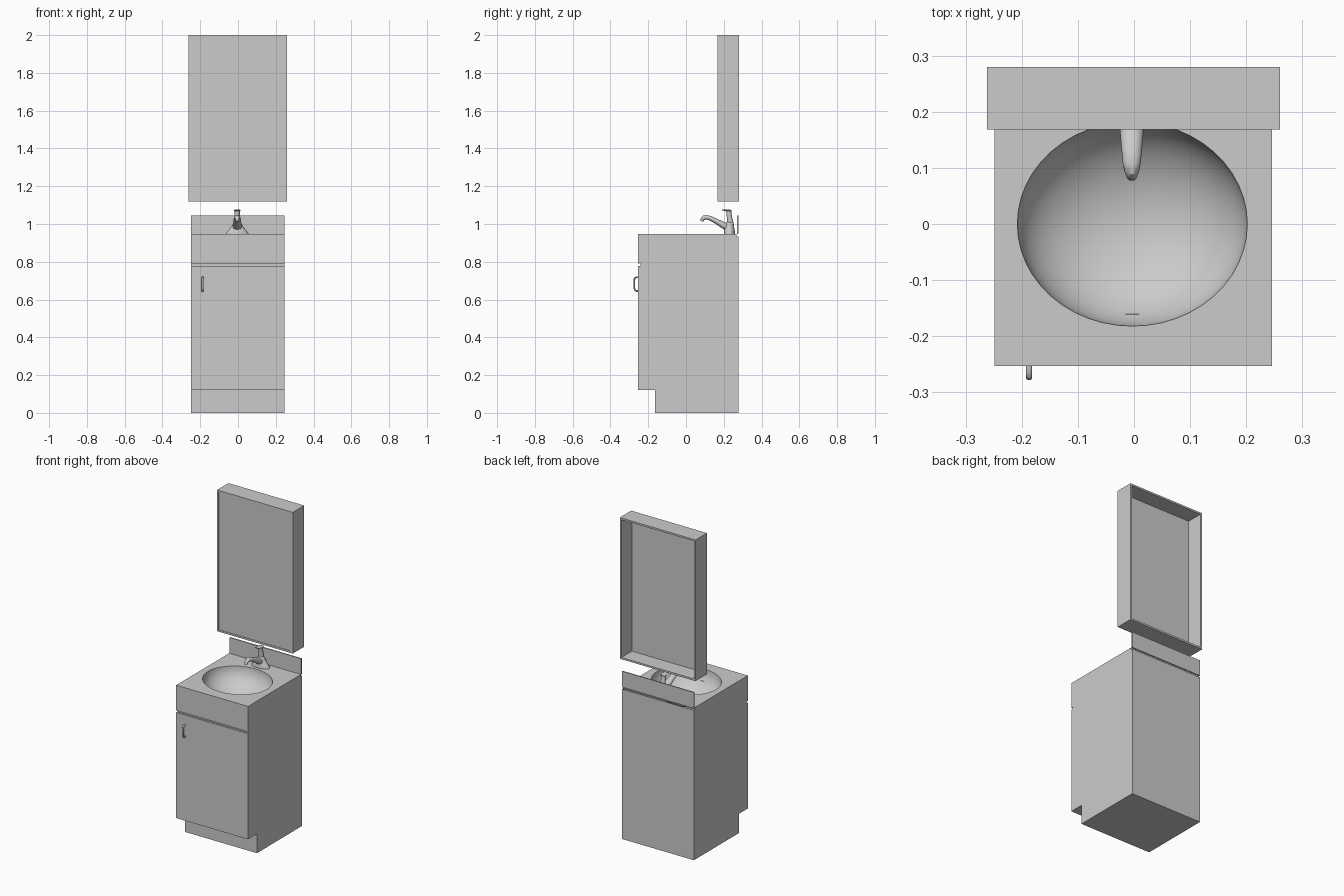
import bpy, bmesh, math
from mathutils import Vector

if "Cube" in bpy.data.objects:
    bpy.data.objects.remove(bpy.data.objects["Cube"])

grey = bpy.data.materials.new("plain_grey")
grey.diffuse_color = (0.6, 0.6, 0.6, 1)
grey.use_nodes = True
grey.node_tree.nodes["Principled BSDF"].inputs["Base Color"].default_value = grey.diffuse_color


def finish(name, bm, smooth=None):
    bmesh.ops.recalc_face_normals(bm, faces=bm.faces)
    me = bpy.data.meshes.new(name)
    bm.to_mesh(me)
    bm.free()
    me.materials.append(grey)
    ob = bpy.data.objects.new(name, me)
    bpy.context.collection.objects.link(ob)
    if smooth:
        bpy.ops.object.select_all(action='DESELECT')
        ob.select_set(True)
        bpy.context.view_layer.objects.active = ob
        bpy.ops.object.shade_smooth_by_angle(angle=math.radians(smooth))
    return ob


def box(name, x0, x1, y0, y1, z0, z1):
    bm = bmesh.new()
    bmesh.ops.create_cube(bm, size=1)
    for v in bm.verts:
        v.co = ((x0 + x1) / 2 + v.co.x * (x1 - x0),
                (y0 + y1) / 2 + v.co.y * (y1 - y0),
                (z0 + z1) / 2 + v.co.z * (z1 - z0))
    return finish(name, bm)


def loft(name, rings, caps=(True, True), smooth=40):
    """Skin a list of closed point rings."""
    bm = bmesh.new()
    vs = [[bm.verts.new(p) for p in r] for r in rings]
    n = len(vs[0])
    for a, b in zip(vs, vs[1:]):
        for i in range(n):
            j = (i + 1) % n
            bm.faces.new((a[i], a[j], b[j], b[i]))
    if caps[0]:
        bm.faces.new(vs[0])
    if caps[1]:
        bm.faces.new(vs[-1])
    return finish(name, bm, smooth)


def tube(name, path, n=16):
    """Elliptical tube in the yz plane; path items: x, y, z, half width, half thickness."""
    pts = [Vector(p[:3]) for p in path]
    rings = []
    for k, p in enumerate(path):
        t = (pts[min(k + 1, len(pts) - 1)] - pts[max(k - 1, 0)]).normalized()
        up = t.cross(Vector((1, 0, 0)))
        rings.append([pts[k] + Vector((1, 0, 0)) * p[3] * math.cos(2 * math.pi * i / n)
                      + up * p[4] * math.sin(2 * math.pi * i / n) for i in range(n)])
    return loft(name, rings)


L, R, FRONT, BACK = -0.249, 0.246, -0.253, 0.278

# Cabinet body: side profile with toe kick and groove, open at the top for the bowl
bm = bmesh.new()
profile = [(BACK, 0.935), (BACK, 0), (-0.165, 0), (-0.165, 0.12), (FRONT, 0.12),
           (FRONT, 0.778), (FRONT + 0.011, 0.778), (FRONT + 0.011, 0.79),
           (FRONT, 0.79), (FRONT, 0.935)]
sides = [[bm.verts.new((x, y, z)) for y, z in profile] for x in (L, R)]
for s in sides:
    bm.faces.new(s)
for i in range(len(profile) - 1):
    bm.faces.new((sides[0][i], sides[0][i + 1], sides[1][i + 1], sides[1][i]))
finish("cabinet_body", bm)

# Counter with moulded oval bowl, lofted from the square rim inwards
N = 48
BY = 0.268
angles = [2 * math.pi * i / N for i in range(N)]


def square(z):
    pts = []
    for a in angles:
        c, s = math.cos(a), math.sin(a)
        m = max(abs(c), abs(s))
        pts.append(((L + R) / 2 + c / m * (R - L) / 2,
                    (FRONT + BY) / 2 + s / m * (BY - FRONT) / 2, z))
    return pts


def oval(f, z):
    return [(-0.003 + 0.205 * f * math.cos(a), 0.182 * f * math.sin(a), z) for a in angles]


rings = [oval(1.02, 0.935), square(0.935), square(0.948), oval(1, 0.948)]
for k in range(1, 13):
    t = k / 12 * math.pi / 2 * 0.97
    rings.append(oval(math.cos(t), 0.948 - 0.14 * math.sin(t)))
loft("counter_and_bowl", rings, caps=(False, True), smooth=35)

# Overflow slot and splash plate
box("overflow_slot", -0.03, 0.025, -0.164, -0.160, 0.880, 0.884)
box("backsplash", L, R, 0.271, BACK, 0.946, 1.045)

# Door pull
pull = [(-0.187, -0.250, 0.718), (-0.187, -0.264, 0.718), (-0.187, -0.271, 0.714),
        (-0.187, -0.274, 0.704), (-0.187, -0.274, 0.662), (-0.187, -0.271, 0.651),
        (-0.187, -0.264, 0.645), (-0.187, -0.250, 0.645)]
tube("door_pull", [p + (0.0055, 0.0045) for p in pull], 12)

# Tap: flared base, curved spout, and lever on a neck
CX = -0.004
base = [(0.060, 0.030, 0.946), (0.057, 0.030, 0.955), (0.042, 0.027, 0.972),
        (0.028, 0.023, 0.992), (0.022, 0.019, 1.005), (0.012, 0.010, 1.012)]
loft("tap_base", [[(CX + a * math.cos(2 * math.pi * i / 24),
                    0.230 + b * math.sin(2 * math.pi * i / 24), z) for i in range(24)]
                  for a, b, z in base])
tube("tap_spout", [(CX, 0.245, 0.968, 0.024, 0.020), (CX, 0.205, 0.990, 0.023, 0.018),
                   (CX, 0.165, 1.012, 0.021, 0.014), (CX, 0.130, 1.030, 0.018, 0.012),
                   (CX, 0.108, 1.036, 0.016, 0.012), (CX, 0.094, 1.033, 0.013, 0.012),
                   (CX, 0.086, 1.024, 0.010, 0.009), (CX, 0.084, 1.014, 0.008, 0.007)])
tube("tap_neck", [(CX, 0.236, 0.990, 0.019, 0.019), (CX, 0.231, 1.030, 0.015, 0.014),
                  (CX, 0.225, 1.070, 0.014, 0.013)])
tube("tap_lever", [(CX, 0.242, 1.070, 0.014, 0.004), (CX, 0.220, 1.072, 0.018, 0.005),
                   (CX, 0.190, 1.075, 0.014, 0.003)])

# Wall mirror: shallow frame, open at the back
ML, MR, MF, MB, T = -0.262, 0.260, 0.168, 0.280, 0.011
box("mirror_frame_left", ML, ML + T, MF, MB, 1.12, 2.0)
box("mirror_frame_right", MR - T, MR, MF, MB, 1.12, 2.0)
box("mirror_frame_bottom", ML + T, MR - T, MF, MB, 1.12, 1.12 + T)
box("mirror_frame_top", ML + T, MR - T, MF, MB, 2.0 - T, 2.0)
box("mirror_panel", ML + T, MR - T, MF + 0.003, MF + 0.009, 1.12 + T, 2.0 - T)
